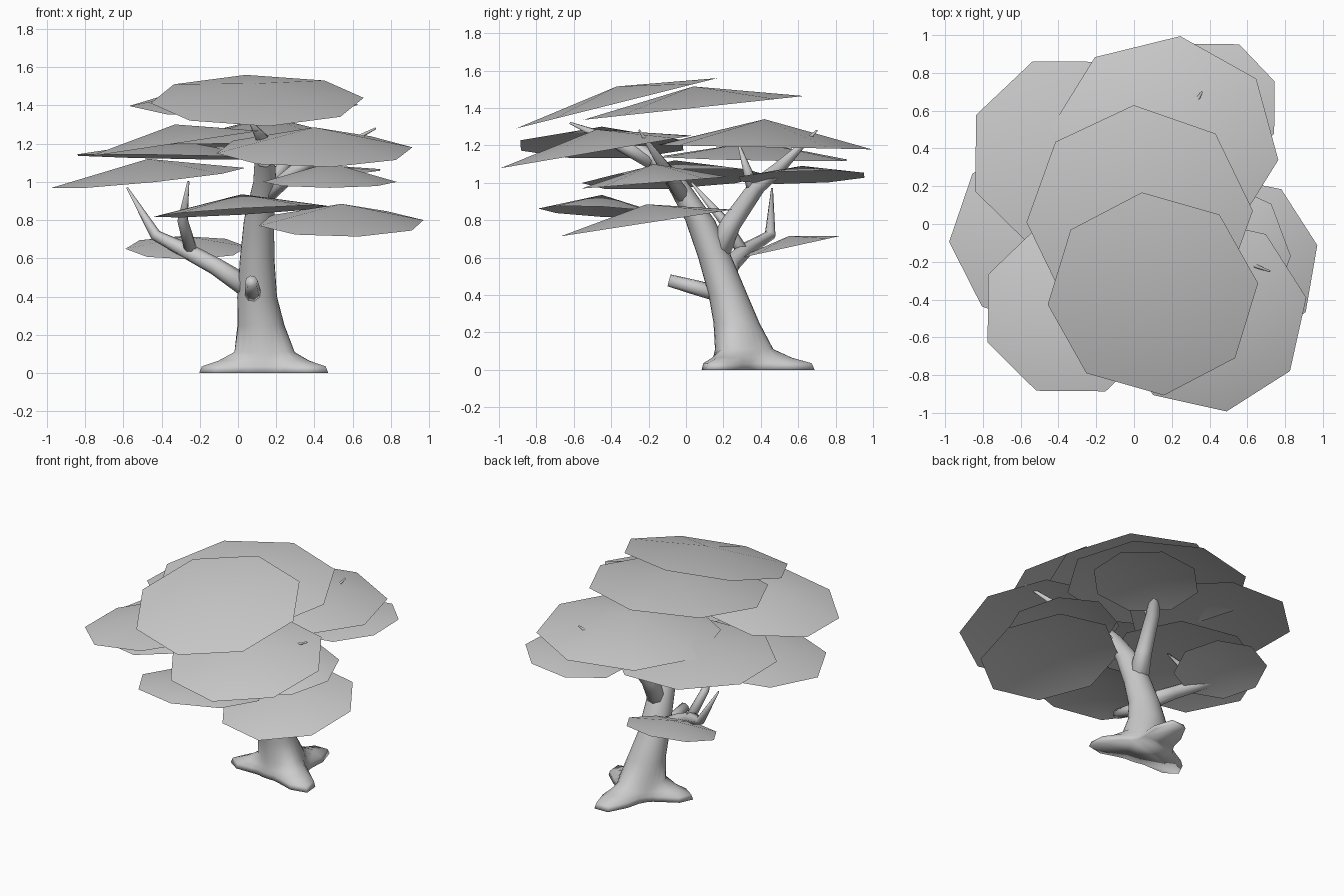
import bpy, bmesh
from math import sin, cos, radians, pi
from mathutils import Vector

if "Cube" in bpy.data.objects:
    bpy.data.objects.remove(bpy.data.objects["Cube"])


def finish(name, bm):
    bmesh.ops.recalc_face_normals(bm, faces=bm.faces)
    me = bpy.data.meshes.new(name)
    bm.to_mesh(me)
    bm.free()
    me.polygons.foreach_set("use_smooth", [True] * len(me.polygons))
    ob = bpy.data.objects.new(name, me)
    bpy.context.collection.objects.link(ob)
    return ob


def skin(name, rings):
    """Bridge a list of equal point rings and cap both ends."""
    bm = bmesh.new()
    vs = [[bm.verts.new(p) for p in r] for r in rings]
    n = len(vs[0])
    for a, b in zip(vs, vs[1:]):
        for i in range(n):
            j = (i + 1) % n
            bm.faces.new((a[i], a[j], b[j], b[i]))
    bm.faces.new(vs[0][::-1])
    bm.faces.new(vs[-1])
    return finish(name, bm)


def branch(name, pts, sides=8):
    """Tapered tube through (x, y, z, radius) points."""
    P = [Vector(p[:3]) for p in pts]
    ref = Vector((0.9, 0.2, 0.1)) if abs((P[-1] - P[0]).normalized().x) < 0.7 else Vector((0, 1, 0.1))
    rings = []
    for i, c in enumerate(P):
        t = (P[min(i + 1, len(P) - 1)] - P[max(i - 1, 0)]).normalized()
        u = t.cross(ref).normalized()
        v = t.cross(u)
        rings.append([c + pts[i][3] * (u * cos(2 * pi * k / sides) + v * sin(2 * pi * k / sides))
                      for k in range(sides)])
    return skin(name, rings)


def foliage(name, cx, cy, z, rx, ry, gx, gy, h, rot):
    """Open, shallow eight-sided cone, tilted by slopes gx and gy."""
    bm = bmesh.new()
    top = bm.verts.new((cx, cy, z + h))
    rim = []
    for k in range(8):
        a = radians(rot) + k * pi / 4
        dx, dy = rx * cos(a), ry * sin(a)
        rim.append(bm.verts.new((cx + dx, cy + dy, z + gx * dx + gy * dy)))
    for k in range(8):
        bm.faces.new((top, rim[k], rim[(k + 1) % 8]))
    finish(name, bm)


# trunk with three flared roots: x, y, z, radius, root strength
roots = [(195, 0.19), (-28, 0.22), (81, 0.25)]
trunk = [(.14, .3, 0, .165, 1), (.14, .3, .035, .16, .95), (.14, .3, .065, .155, .5),
         (.14, .3, .11, .145, .1), (.12, .27, .25, .123, 0), (.1, .225, .4, .104, 0),
         (.1, .155, .6, .09, 0), (.11, .075, .8, .079, 0), (.14, -.05, 1.0, .06, 0),
         (.14, -.17, 1.13, .052, 0), (.14, -.25, 1.2, .035, 0)]
rings = []
for x, y, z, r, s in trunk:
    ring = []
    for k in range(24):
        a = k * pi / 12
        rad = r + s * sum(f * max(0, cos(a - radians(d))) ** 10 for d, f in roots)
        ring.append((x + rad * cos(a), y + rad * sin(a), z))
    rings.append(ring)
skin("trunk", rings)

# branches
branch("cut_stub", [(.08, .2, .40, .045), (.075, .05, .44, .04), (.07, -.09, .478, .033)])
branch("left_branch", [(.08, .2, .43, .06), (-.12, .24, .56, .046), (-.26, .31, .635, .042),
                       (-.43, .45, .72, .03), (-.58, .46, .97, .005)])
branch("left_twig", [(-.24, .31, .62, .035), (-.29, .2, .8, .028), (-.26, .03, 1.0, .006)])
branch("back_branch", [(.1, .15, .58, .07), (.12, .24, .78, .055), (.16, .38, .98, .045),
                       (.24, .5, 1.08, .035), (.36, .7, 1.28, .005)])
branch("back_twig", [(.15, .36, .95, .035), (.17, .33, 1.06, .025), (.18, .28, 1.21, .005)])
branch("right_branch", [(.12, 0, .9, .045), (.3, -.1, 1.06, .035), (.72, -.25, 1.28, .005)])
branch("front_branch", [(.14, -.18, 1.12, .05), (.13, -.38, 1.22, .035), (.06, -.62, 1.32, .006)])

# foliage: centre x, y, rim z, radii, slopes, height, rotation
leaves = {
    "top_front": (.1, -.37, 1.425, .56, .54, 0, .25, .09, 6),
    "top_middle": (.03, .04, 1.4, .6, .59, 0, .108, .115, 3),
    "top_back": (.16, .42, 1.19, .61, .58, 0, -.02, .15, 37),
    "right_front": (.4, -.48, 1.165, .52, .52, 0, .17, .12, 10),
    "left_front": (-.33, -.45, 1.2, .48, .47, .15, 0, .1, 22),
    "left_back": (-.33, .37, 1.13, .55, .53, -.02, -.02, .09, 22),
    "left_low": (-.47, -.06, 1.02, .51, .5, .1, .05, .1, 4),
    "right_low": (.54, -.21, .785, .44, .47, 0, .155, .1, 12),
    "right_middle": (.48, -.17, 1.0, .35, .39, 0, .08, .1, 0),
    "right_back": (.42, .62, 1.03, .35, .36, .1, .03, .06, 22),
    "front_low": (.02, -.45, .845, .46, .34, .06, -.05, .09, 0),
    "back_low": (-.27, .55, .655, .32, .28, 0, .22, .06, 5),
}
for name, v in leaves.items():
    foliage("foliage_" + name, *v)
